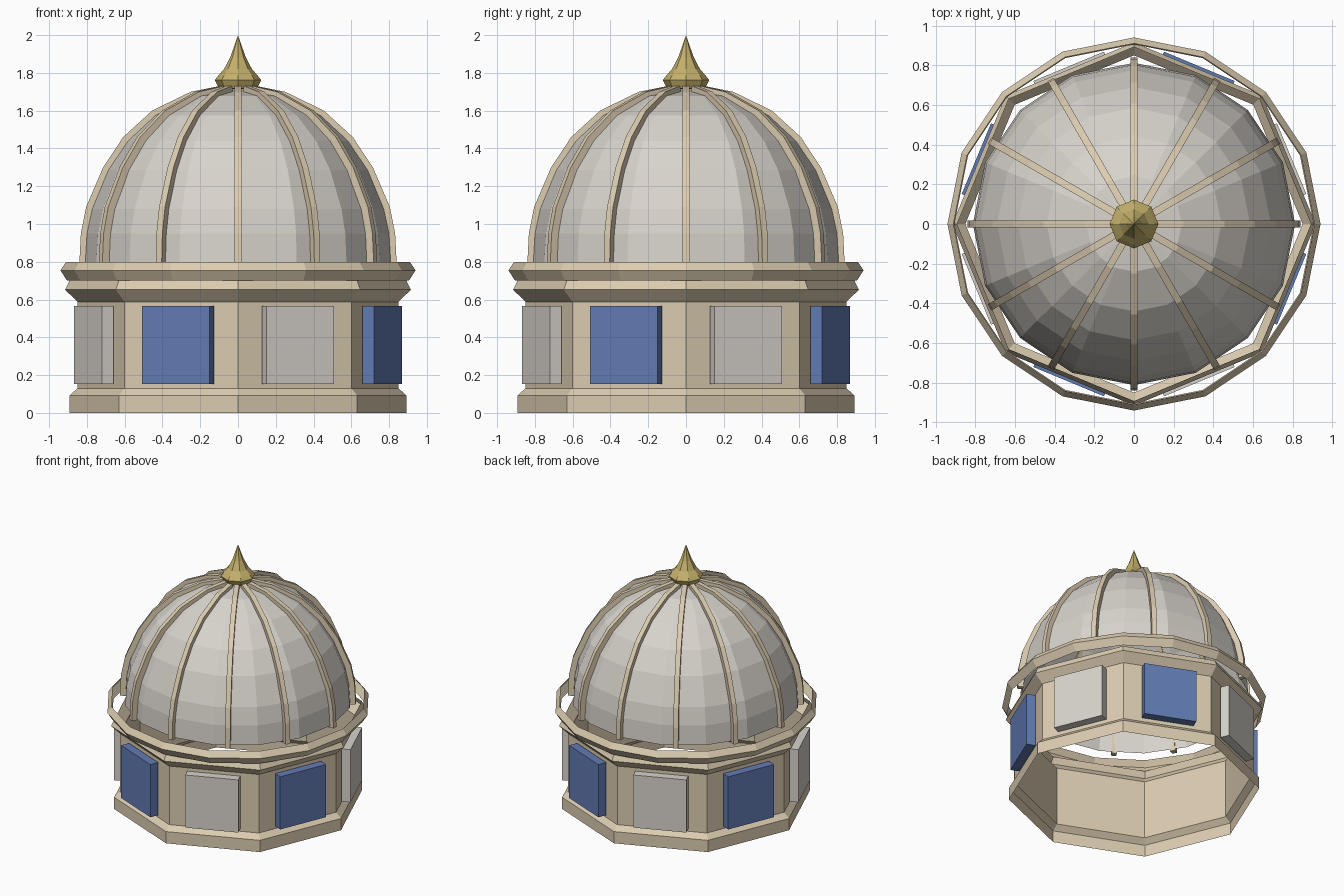
import bpy, bmesh, math
from mathutils import Matrix, Vector

cube = bpy.data.objects.get("Cube")
if cube:
    bpy.data.objects.remove(cube, do_unlink=True)


def make_material(name, rgb):
    mat = bpy.data.materials.new(name)
    mat.use_nodes = True
    color = (*rgb, 1.0)
    mat.diffuse_color = color
    bsdf = mat.node_tree.nodes["Principled BSDF"]
    bsdf.inputs["Base Color"].default_value = color
    bsdf.inputs["Roughness"].default_value = 0.8
    return mat


STONE = make_material("warm sandstone", (0.72, 0.61, 0.44))
PALE = make_material("pale grey stone", (0.68, 0.65, 0.60))
BLUE = make_material("blue glass", (0.12, 0.20, 0.45))
GOLD = make_material("dull gold", (0.56, 0.44, 0.15))


def add_object(name, bm, mat):
    mesh = bpy.data.meshes.new(name)
    bm.to_mesh(mesh)
    bm.free()
    mesh.materials.append(mat)
    obj = bpy.data.objects.new(name, mesh)
    bpy.context.collection.objects.link(obj)
    return obj


def lathe(name, profile, sides, mat):
    """Turn a bottom-to-top (radius, height) profile into an open shell."""
    bm = bmesh.new()
    rings = []
    for r, z in profile:
        if r == 0:
            rings.append([bm.verts.new((0, 0, z))] * sides)
            continue
        angles = [math.tau * i / sides for i in range(sides)]
        rings.append([bm.verts.new((r * math.cos(a), r * math.sin(a), z)) for a in angles])
    for low, high in zip(rings, rings[1:]):
        for i in range(sides):
            j = (i + 1) % sides
            corners = [low[i], low[j], high[j], high[i]]
            bm.faces.new(list(dict.fromkeys(corners)))
    return add_object(name, bm, mat)


# Octagonal drum shell with stepped base and flared cornice
lathe("drum", [(0.892, 0), (0.892, 0.092), (0.85, 0.13), (0.85, 0.588),
               (0.915, 0.652), (0.892, 0.70)], 8, STONE)

# Sixteen-sided ring around the foot of the dome
lathe("cornice_ring", [(0.905, 0.70), (0.94, 0.755), (0.91, 0.80)], 16, STONE)

# Dome shell, open underneath
rib_path = [Vector(p) for p in ((0.84, 0.79), (0.832, 0.95), (0.804, 1.09),
                                (0.714, 1.30), (0.608, 1.46), (0.455, 1.60),
                                (0.25, 1.70), (0.09, 1.732))]
dome_profile = [(0.812, 0.80), (0.803, 0.95), (0.775, 1.08), (0.69, 1.285),
                (0.585, 1.44), (0.44, 1.575), (0.24, 1.678), (0, 1.715)]
lathe("dome", dome_profile, 16, PALE)

# Finial
lathe("finial", [(0, 1.715), (0.10, 1.718), (0.123, 1.762), (0.105, 1.785),
                 (0.074, 1.82), (0.04, 1.885), (0, 2.0)], 8, GOLD)


def rib(name, angle, width=0.036, depth=0.042):
    """Sweep a rectangular bar along the dome's curve."""
    bm = bmesh.new()
    sections = []
    for i, p in enumerate(rib_path):
        before = rib_path[max(i - 1, 0)]
        after = rib_path[min(i + 1, len(rib_path) - 1)]
        d = (after - before).normalized()
        inner = p - Vector((d.y, -d.x)) * depth
        sections.append([bm.verts.new((q.x, side * width / 2, q.y))
                         for q, side in ((p, -1), (p, 1), (inner, 1), (inner, -1))])
    for low, high in zip(sections, sections[1:]):
        for i in range(4):
            j = (i + 1) % 4
            bm.faces.new((low[i], low[j], high[j], high[i]))
    bm.faces.new(sections[0][::-1])
    bm.faces.new(sections[-1])
    bmesh.ops.recalc_face_normals(bm, faces=bm.faces)
    bm.transform(Matrix.Rotation(angle, 4, "Z"))
    add_object(name, bm, STONE)


# Twelve ribs
for k in range(12):
    rib(f"dome_rib_{k + 1}", math.tau * k / 12)

# Alternating stone and glass panels, one on each drum face
for k in range(8):
    bm = bmesh.new()
    bmesh.ops.create_cube(bm, size=1)
    bm.transform(Matrix.Translation((0.827, 0, 0.36)) @ Matrix.Diagonal((0.066, 0.385, 0.412, 1)))
    bm.transform(Matrix.Rotation(math.tau * (k + 0.5) / 8, 4, "Z"))
    if k % 2:
        add_object(f"glass_panel_{k + 1}", bm, BLUE)
    else:
        add_object(f"stone_panel_{k + 1}", bm, PALE)
